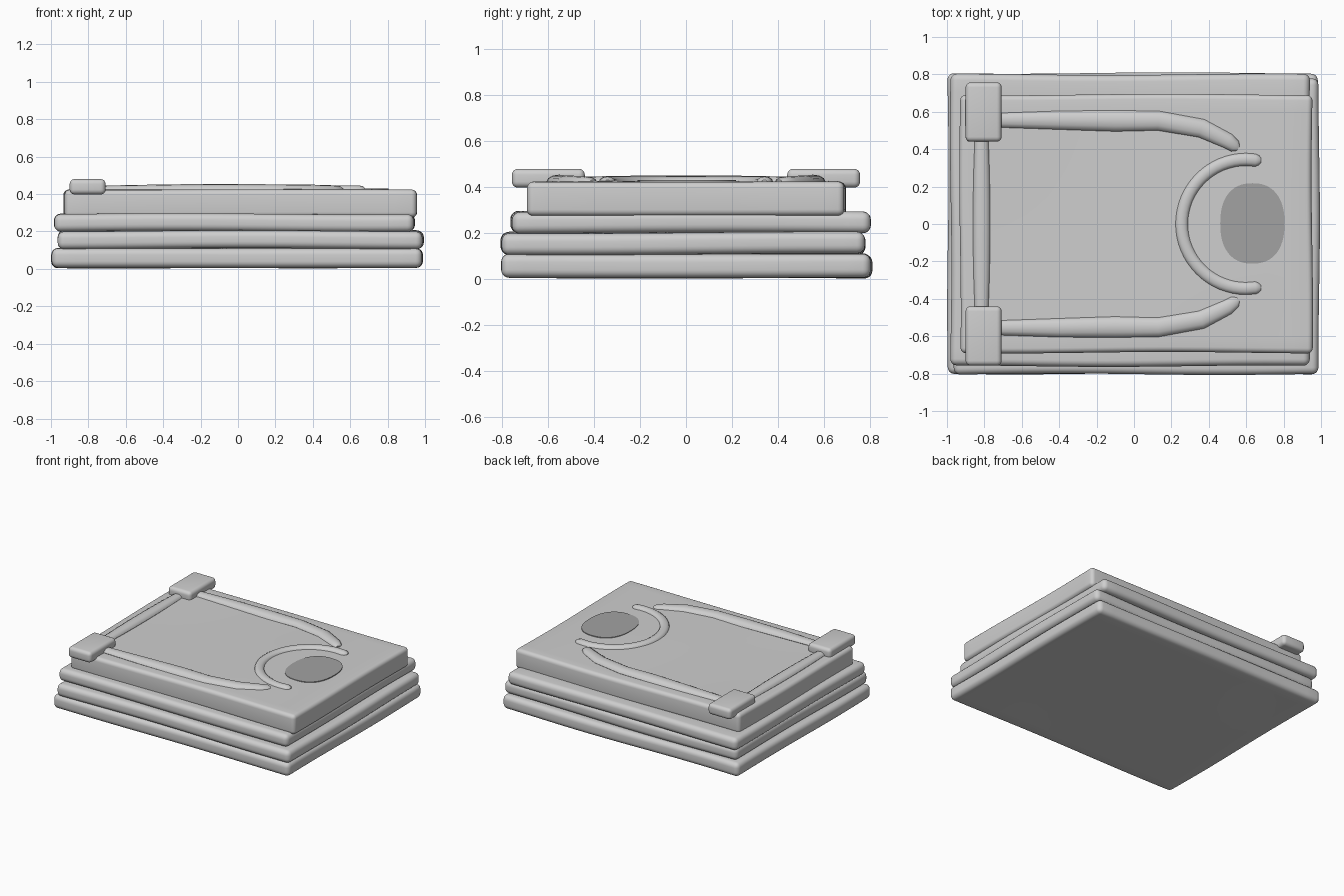
import bpy, bmesh, math
from mathutils import Vector

if "Cube" in bpy.data.objects:
    bpy.data.objects.remove(bpy.data.objects["Cube"])


def material(name, v):
    m = bpy.data.materials.new(name)
    m.diffuse_color = (v, v, v, 1)
    m.use_nodes = True
    m.node_tree.nodes["Principled BSDF"].inputs["Base Color"].default_value = m.diffuse_color
    return m


CLOTH = material("light grey cloth", 0.62)
PATCH = material("mid grey patch", 0.36)


def finish(ob, mat):
    ob.data.materials.clear()
    ob.data.materials.append(mat)
    bpy.ops.object.select_all(action='DESELECT')
    ob.select_set(True)
    bpy.context.view_layer.objects.active = ob
    bpy.ops.object.shade_smooth_by_angle(angle=math.radians(40))
    return ob


def slab(name, x, y, z, radius, wave=0.0, phase=0.0):
    """Rounded box between the given limits, with faint cloth waviness."""
    lo, hi = Vector((x[0], y[0], z[0])), Vector((x[1], y[1], z[1]))
    mid, size = (lo + hi) / 2, hi - lo
    bm = bmesh.new()
    bmesh.ops.create_cube(bm, size=1)
    for v in bm.verts:
        v.co = Vector([v.co[i] * size[i] + mid[i] for i in range(3)])
    bmesh.ops.bevel(bm, geom=bm.edges[:], offset=radius, segments=5,
                    profile=0.5, affect='EDGES')
    if wave:
        for axis in (0, 1):
            for k in range(1, 16):
                p, n = mid.copy(), Vector((0, 0, 0))
                p[axis] = lo[axis] + size[axis] * k / 16
                n[axis] = 1
                bmesh.ops.bisect_plane(bm, geom=bm.verts[:] + bm.edges[:] + bm.faces[:],
                                       plane_co=p, plane_no=n)
        for v in bm.verts:
            a, b = v.co.x, v.co.y
            v.co.z += wave * math.sin(3.1 * a + phase) * math.cos(2.6 * b + phase)
            v.co.x += wave * math.sin(4.3 * b + phase)
            v.co.y += wave * math.sin(3.7 * a + 2 * phase)
    me = bpy.data.meshes.new(name)
    bm.to_mesh(me)
    bm.free()
    ob = bpy.data.objects.new(name, me)
    bpy.context.collection.objects.link(ob)
    return finish(ob, CLOTH)


def tube(name, pts, z, flat):
    """Flattened tube through (x, y, radius) points."""
    cu = bpy.data.curves.new(name, 'CURVE')
    cu.dimensions = '3D'
    cu.bevel_depth = 1
    cu.bevel_resolution = 4
    cu.use_fill_caps = True
    sp = cu.splines.new('POLY')
    sp.points.add(len(pts) - 1)
    for p, (x, y, r) in zip(sp.points, pts):
        p.co = (x, y, 0, 1)
        p.radius = r
    ob = bpy.data.objects.new(name, cu)
    bpy.context.collection.objects.link(ob)
    bpy.ops.object.select_all(action='DESELECT')
    ob.select_set(True)
    bpy.context.view_layer.objects.active = ob
    bpy.ops.object.convert(target='MESH')
    ob = bpy.context.view_layer.objects.active
    for v in ob.data.vertices:
        v.co.z = v.co.z * flat + z
    return finish(ob, CLOTH)


# Stacked folded layers
slab("bottom_layer", (-0.995, 0.985), (-0.80, 0.807), (0.006, 0.11), 0.035, 0.004, 0.4)
slab("second_layer", (-0.96, 0.99), (-0.803, 0.777), (0.108, 0.203), 0.035, 0.004, 1.5)
slab("third_layer", (-0.98, 0.942), (-0.76, 0.80), (0.20, 0.294), 0.035, 0.004, 2.6)
slab("top_layer", (-0.93, 0.953), (-0.688, 0.692), (0.275, 0.424), 0.028, 0.004, 3.6)

# Folded cuffs and side seams
side = [(-0.75, 0.555, 0.038), (-0.4, 0.555, 0.05), (-0.1, 0.551, 0.056),
        (0.13, 0.552, 0.052), (0.36, 0.512, 0.05), (0.5, 0.445, 0.042),
        (0.54, 0.416, 0.034), (0.557, 0.404, 0.015)]
for s, label in ((1, "back"), (-1, "front")):
    ys = sorted((s * 0.44, s * 0.757))
    slab(label + "_cuff", (-0.9, -0.708), ys, (0.398, 0.48), 0.026)
    tube(label + "_side_fold", [(x, s * y, r) for x, y, r in side], 0.424, 0.55)

# Hem roll between the cuffs
tube("hem_roll", [(-0.815, y / 10, 0.046 - 0.012 * (y / 5) ** 2) for y in range(-5, 6)],
     0.424, 0.6)

# Neckline roll
arc = [(0.6 + 0.345 * math.cos(a), 0.345 * math.sin(a), 0.034)
       for a in [math.pi / 2 + math.pi * i / 32 for i in range(33)]]
ends = [(0.65, 0.034), (0.668, 0.026), (0.68, 0.012)]
neck = ([(x, 0.341, r) for x, r in reversed(ends)] + arc
        + [(x, -0.341, r) for x, r in ends])
tube("neck_roll", neck, 0.424, 0.65)

# Thin oval patch inside the neckline
bm = bmesh.new()
bmesh.ops.create_cone(bm, cap_ends=True, segments=48, radius1=1, radius2=1, depth=0.008)
for v in bm.verts:
    c, s = v.co.x, v.co.y
    v.co.x = 0.633 + 0.172 * math.copysign(abs(c) ** 0.85, c)
    v.co.y = 0.003 + 0.215 * math.copysign(abs(s) ** 0.85, s)
    v.co.z += 0.427
me = bpy.data.meshes.new("neck_patch")
bm.to_mesh(me)
bm.free()
patch = bpy.data.objects.new("neck_patch", me)
bpy.context.collection.objects.link(patch)
finish(patch, PATCH)
